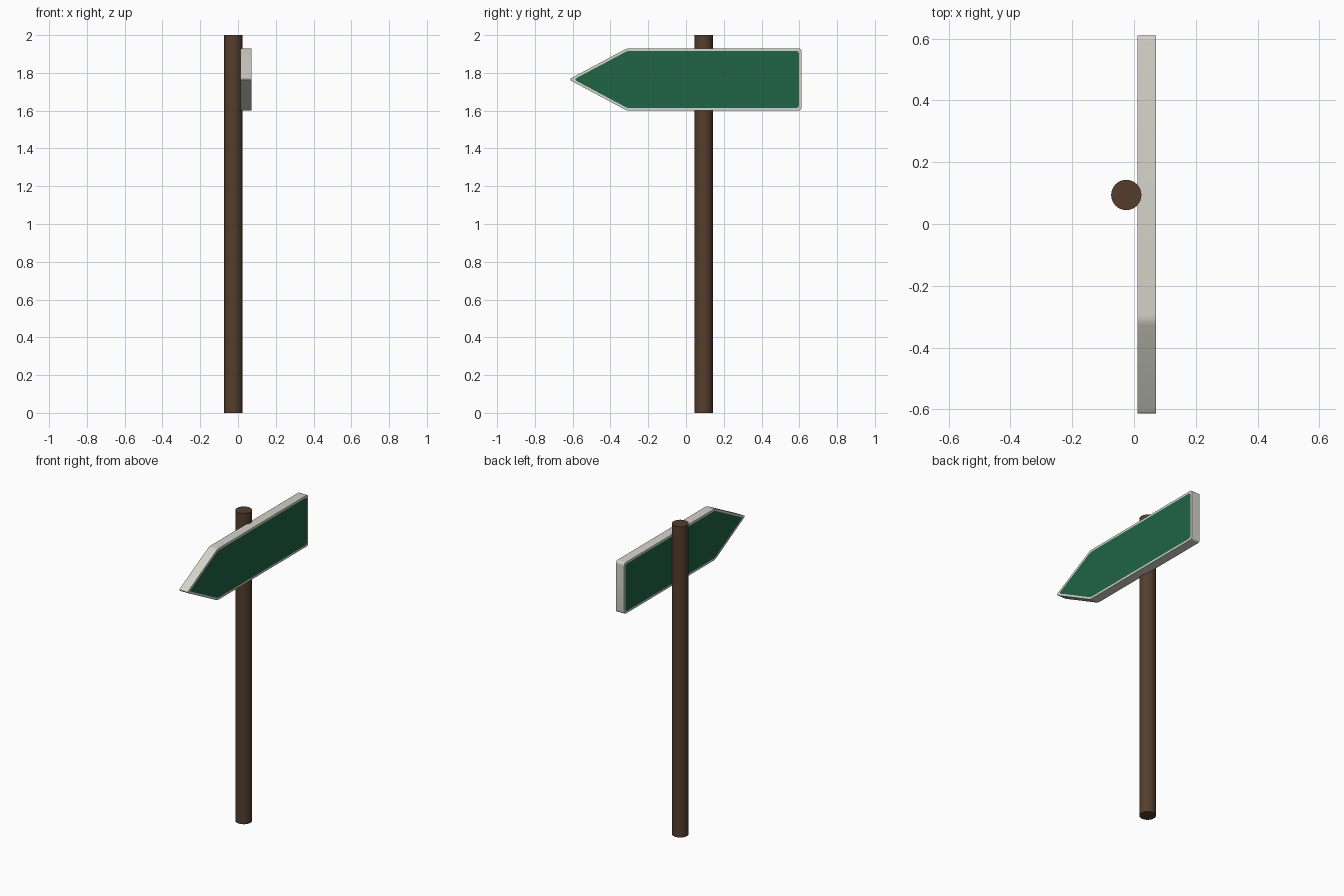
import bpy, bmesh, math
from mathutils import Vector

if "Cube" in bpy.data.objects:
    bpy.data.objects.remove(bpy.data.objects["Cube"])


def material(name, rgb):
    m = bpy.data.materials.new(name)
    m.diffuse_color = (*rgb, 1)
    m.use_nodes = True
    m.node_tree.nodes["Principled BSDF"].inputs["Base Color"].default_value = m.diffuse_color
    return m


def rounded(corners, cut, steps=5):
    """Round each corner of a closed outline, starting `cut` away along its edges."""
    pts = [Vector(c) for c in corners]
    out = []
    for i, p in enumerate(pts):
        a = p + (pts[i - 1] - p).normalized() * cut
        b = p + (pts[(i + 1) % len(pts)] - p).normalized() * cut
        for k in range(steps + 1):
            t = k / steps
            out.append(a * (1 - t) ** 2 + p * 2 * t * (1 - t) + b * t ** 2)
    return out


def arrow(inset):
    """Arrow outline in (y, z), moved inwards by `inset`."""
    half = 0.165 - inset
    ang = math.atan2(0.165, 0.309)
    tip = -0.621 + inset / math.sin(ang)
    shoulder = tip + half / math.tan(ang)
    end = 0.611 - inset
    z = 1.765
    return rounded([(tip, z), (shoulder, z - half), (end, z - half),
                    (end, z + half), (shoulder, z + half)], 0.018)


brown = material("brown_wood", (0.09, 0.048, 0.026))
cream = material("pale_border", (0.66, 0.66, 0.59))
green = material("green_panel", (0.013, 0.13, 0.058))

# Round post
bpy.ops.mesh.primitive_cylinder_add(vertices=32, radius=0.049, depth=2,
                                    location=(-0.025, 0.094, 1))
post = bpy.context.object
post.name = "post"
post.data.materials.append(brown)
bpy.ops.object.shade_smooth_by_angle(angle=math.radians(35))

# Arrow board: pale edge and border, green panel on both faces
bm = bmesh.new()
outer, inner = arrow(0), arrow(0.013)
n = len(outer)
loops = [[bm.verts.new((x, p.x, p.y)) for p in line]
         for x, line in ((0.012, inner), (0.012, outer), (0.072, outer), (0.072, inner))]
for a, b in zip(loops, loops[1:]):
    for i in range(n):
        j = (i + 1) % n
        bm.faces.new((a[i], a[j], b[j], b[i]))
for panel in (loops[0], loops[3]):
    bm.faces.new(panel).material_index = 1
bmesh.ops.recalc_face_normals(bm, faces=bm.faces)
mesh = bpy.data.meshes.new("arrow_board")
bm.to_mesh(mesh)
bm.free()
mesh.materials.append(cream)
mesh.materials.append(green)
board = bpy.data.objects.new("arrow_board", mesh)
bpy.context.collection.objects.link(board)
bpy.ops.object.select_all(action='DESELECT')
board.select_set(True)
bpy.context.view_layer.objects.active = board
bpy.ops.object.shade_smooth_by_angle(angle=math.radians(35))
